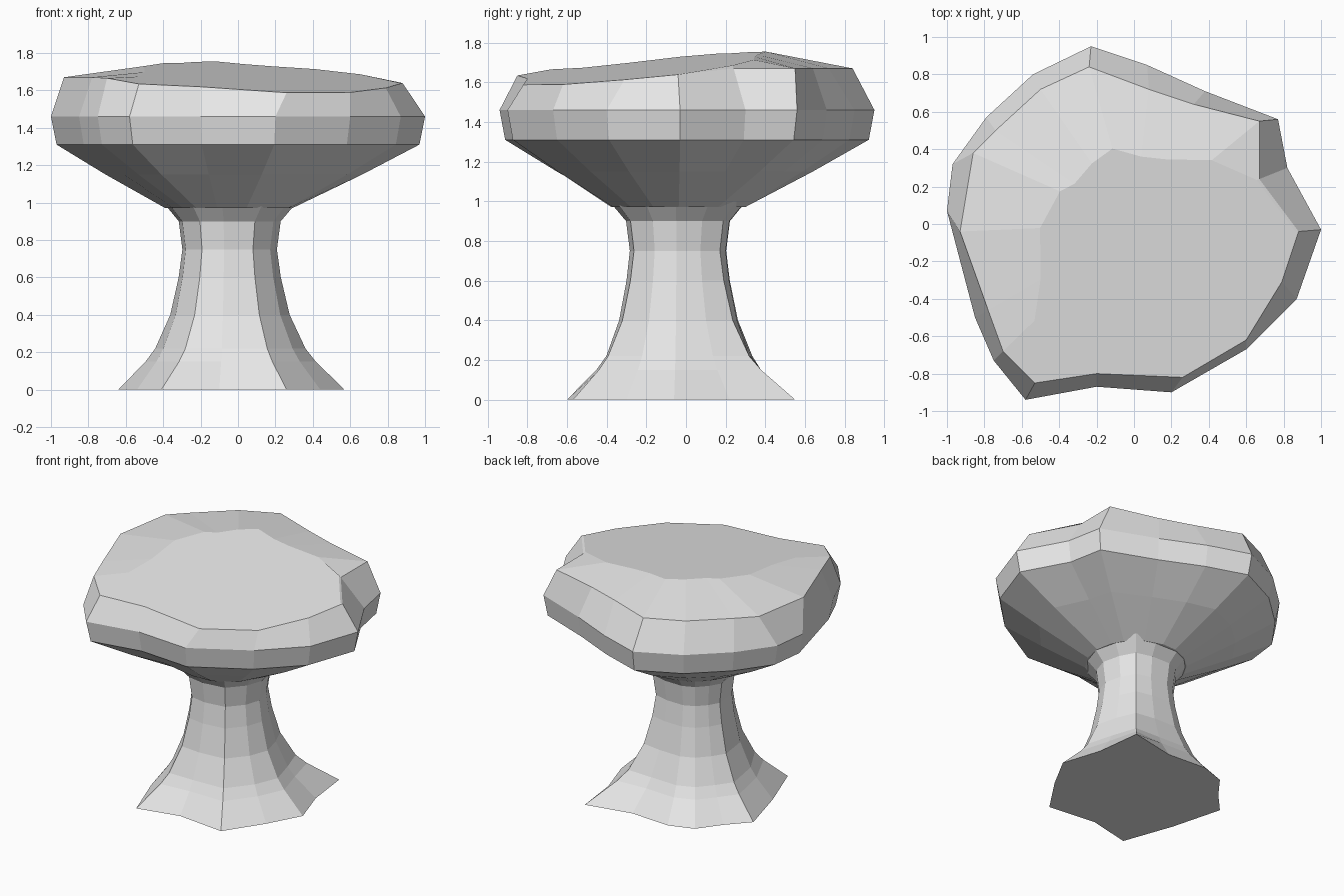
import bpy
import bmesh
from mathutils import Vector

start_cube = bpy.data.objects.get("Cube")
if start_cube:
    bpy.data.objects.remove(start_cube, do_unlink=True)

# Single stone colour
stone = bpy.data.materials.new("stone_grey")
stone.use_nodes = True
grey = (0.8, 0.8, 0.8, 1)
stone.diffuse_color = grey
stone.node_tree.nodes["Principled BSDF"].inputs["Base Color"].default_value = grey


def loft(name, rings):
    """Skin a stack of equal-length rings from bottom to top and cap both ends."""
    bm = bmesh.new()
    loops = [[bm.verts.new(point) for point in ring] for ring in rings]
    count = len(loops[0])
    for low, high in zip(loops, loops[1:]):
        for i in range(count):
            j = (i + 1) % count
            bm.faces.new((low[i], low[j], high[j], high[i]))
    bm.faces.new(list(reversed(loops[0])))
    bm.faces.new(loops[-1])
    bmesh.ops.recalc_face_normals(bm, faces=bm.faces[:])
    mesh = bpy.data.meshes.new(name)
    bm.to_mesh(mesh)
    bm.free()
    mesh.materials.append(stone)
    obj = bpy.data.objects.new(name, mesh)
    bpy.context.collection.objects.link(obj)
    return obj


def top_plane(x, y):
    """Height of the gently tilted flat top."""
    return 1.7 - 0.064 * x + 0.117 * y


axis = Vector((-0.05, -0.04))

# Pedestal: irregular foot outline that calms down towards the neck
foot = [(.57, -.06), (.48, .22), (.44, .55), (.1, .48), (-.2, .5),
        (-.38, .44), (-.5, .28), (-.64, .13), (-.54, -.24), (-.41, -.6),
        (-.1, -.53), (.26, -.57), (.44, -.3)]
spokes = [Vector(point) - axis for point in foot]
mean = sum(spoke.length for spoke in spokes) / len(spokes)


def pedestal_ring(z, radius, roughness):
    ring = []
    for spoke in spokes:
        length = radius * (1 + roughness * (spoke.length / mean - 1))
        flat = axis + spoke.normalized() * length
        ring.append((flat.x, flat.y, z))
    return ring


levels = [(0, mean, 1), (.15, .45, .7), (.22, .4, .55), (.4, .32, .4),
          (.6, .275, .3), (.75, .255, .25), (.9, .275, .25), (1, .36, .2)]
loft("pedestal", [pedestal_ring(*level) for level in levels])

# Tabletop: widest outline, upper rim, and how far the flat top is inset
edge = [((1, -.03), (.88, -.04), .98),
        ((.82, .3), (.67, .24), .98),
        ((.77, .56), (.67, .55), .62),
        ((.38, .71), (.32, .64), .54),
        ((.07, .85), (.08, .72), .5),
        ((-.23, .95), (-.24, .84), .48),
        ((-.54, .8), (-.5, .72), .45),
        ((-.79, .57), (-.74, .5), .43),
        ((-.97, .32), (-.86, .38), .46),
        ((-1, .07), (-.93, -.04), .54),
        ((-.85, -.5), (-.78, -.46), .64),
        ((-.75, -.73), (-.7, -.68), .76),
        ((-.58, -.94), (-.53, -.85), .97),
        ((-.2, -.87), (-.2, -.8), .98),
        ((.2, -.9), (.26, -.82), .98),
        ((.6, -.67), (.6, -.62), .98),
        ((.87, -.4), (.79, -.31), .98)]

neck, under, lower, middle, rim, plateau = ([] for _ in range(6))
for outer, lip, inset in edge:
    out, lip = Vector(outer), Vector(lip)
    throat = axis + (out - axis).normalized() * 0.34
    brim = out * 0.97
    half = throat.lerp(brim, 0.55)
    flat = lip * inset
    neck.append((*throat, 0.97))
    under.append((*half, 1.15))
    lower.append((*brim, 1.31))
    middle.append((*out, 1.46))
    rim.append((*lip, min(top_plane(*lip), 1.67)))
    plateau.append((*flat, top_plane(*flat)))
loft("tabletop", [neck, under, lower, middle, rim, plateau])
